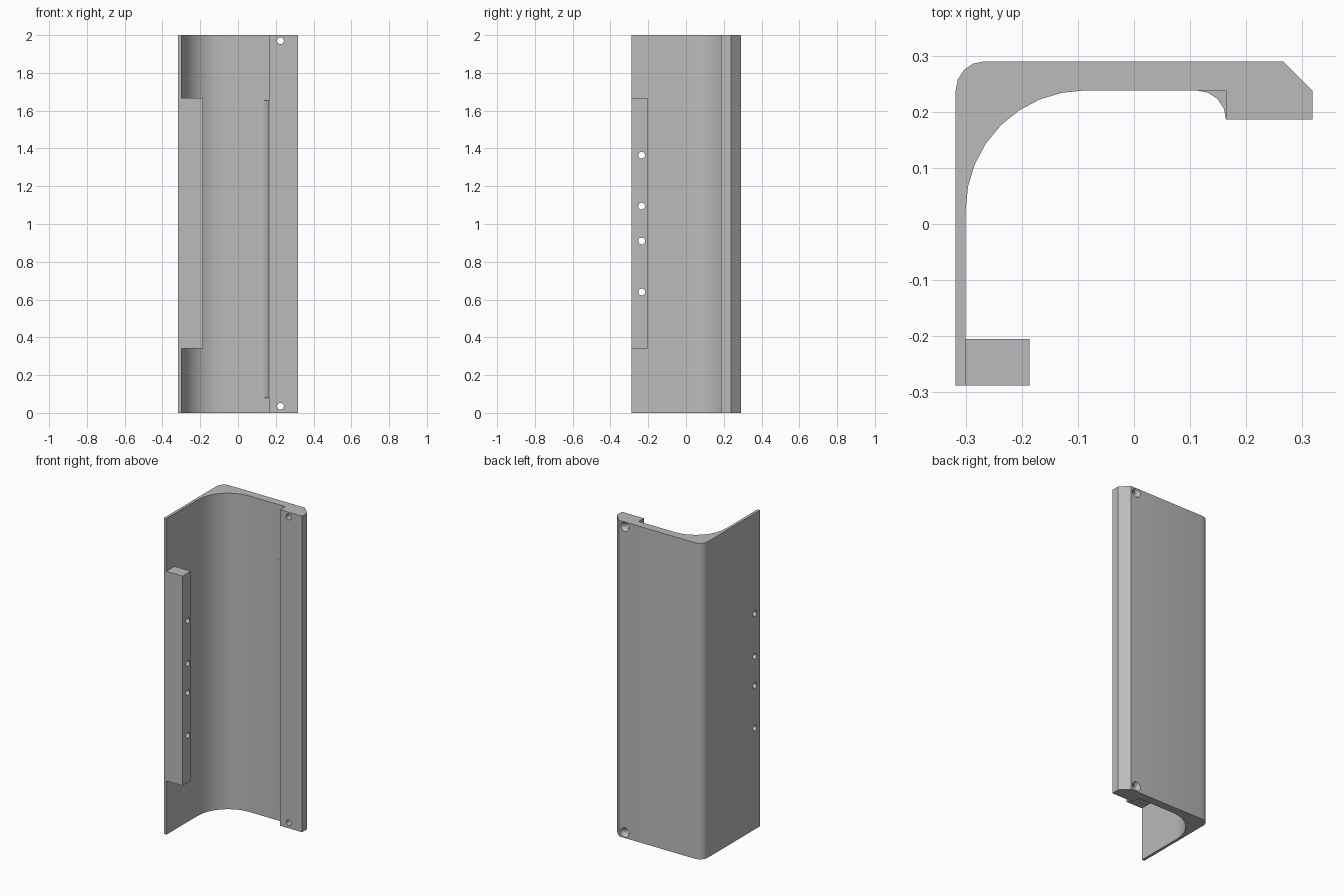
import bpy, bmesh
from math import cos, sin, pi, radians
from mathutils import Matrix

cube = bpy.data.objects.get("Cube")
if cube:
    bpy.data.objects.remove(cube)

grey = bpy.data.materials.new("plain grey")
grey.use_nodes = True
colour = (0.5, 0.5, 0.5, 1)
grey.diffuse_color = colour
grey.node_tree.nodes["Principled BSDF"].inputs["Base Color"].default_value = colour


def arc(cx, cy, r, start, end, steps):
    angles = [radians(start + (end - start) * i / steps) for i in range(steps + 1)]
    return [(cx + r * cos(a), cy + r * sin(a)) for a in angles]


def add_object(name, bm):
    bmesh.ops.recalc_face_normals(bm, faces=bm.faces)
    mesh = bpy.data.meshes.new(name)
    bm.to_mesh(mesh)
    bm.free()
    mesh.materials.append(grey)
    obj = bpy.data.objects.new(name, mesh)
    bpy.context.collection.objects.link(obj)
    return obj


def extrude_profile(name, points, z0, z1):
    bm = bmesh.new()
    face = bm.faces.new([bm.verts.new((x, y, z0)) for x, y in points])
    top = bmesh.ops.extrude_face_region(bm, geom=[face])["geom"]
    verts = [v for v in top if isinstance(v, bmesh.types.BMVert)]
    bmesh.ops.translate(bm, verts=verts, vec=(0, 0, z1 - z0))
    return add_object(name, bm)


def drill(target, name, places, axis, depth, r1, r2):
    """Cut round holes; r1 and r2 are the radii at the low and high ends."""
    turn = Matrix.Rotation(pi / 2, 4, "Y") if axis == "X" else Matrix.Rotation(-pi / 2, 4, "X")
    bm = bmesh.new()
    for place in places:
        bmesh.ops.create_cone(bm, cap_ends=True, segments=16, radius1=r1, radius2=r2,
                              depth=depth, matrix=Matrix.Translation(place) @ turn)
    cutter = add_object(name, bm)
    cutter.hide_render = True
    cutter.hide_set(True)
    mod = target.modifiers.new(name, "BOOLEAN")
    mod.operation, mod.solver, mod.object = "DIFFERENCE", "EXACT", cutter
    bpy.context.view_layer.objects.active = target
    bpy.ops.object.modifier_apply(modifier=name)
    bpy.data.objects.remove(cutter)


# Angled cover: thin side wall, rounded corner, back wall and thick lip
outline = [(-0.318, -0.288)]
outline += arc(-0.266, 0.238, 0.052, 180, 90, 4)
outline += [(0.266, 0.29), (0.318, 0.238), (0.318, 0.186), (0.164, 0.186), (0.164, 0.238)]
outline += arc(-0.087, 0.025, 0.213, 90, 180, 8)
outline += [(-0.3, -0.288)]
cover = extrude_profile("angled_cover", outline, 0, 2)

# Mounting block on the inside of the side wall
block = extrude_profile("mounting_block", [(-0.3, -0.288), (-0.186, -0.288),
                                           (-0.186, -0.205), (-0.3, -0.205)], 0.34, 1.667)

# Fillet strip in the corner beside the lip
strip = extrude_profile("lip_fillet", arc(0.112, 0.186, 0.052, 0, 90, 4) + [(0.164, 0.238)],
                        0.08, 1.655)

# Screw holes in the lip, countersunk at the back
lip_holes = [(0.225, 0.24, z) for z in (0.035, 1.97)]
drill(cover, "lip_hole_cutter", lip_holes, "Y", 0.3, 0.018, 0.018)
drill(cover, "countersink_cutter", [(x, 0.28, z) for x, y, z in lip_holes],
      "Y", 0.04, 0.012, 0.036)

# Row of holes through the side wall and block
side_holes = [(-0.25, -0.235, z) for z in (0.64, 0.91, 1.095, 1.365)]
for part in (cover, block):
    drill(part, "side_hole_cutter", side_holes, "X", 0.3, 0.018, 0.018)

# Smooth the curves and keep edges sharp
bpy.ops.object.select_all(action="DESELECT")
for part in (cover, block, strip):
    part.select_set(True)
bpy.context.view_layer.objects.active = cover
bpy.ops.object.shade_smooth_by_angle(angle=radians(30))
